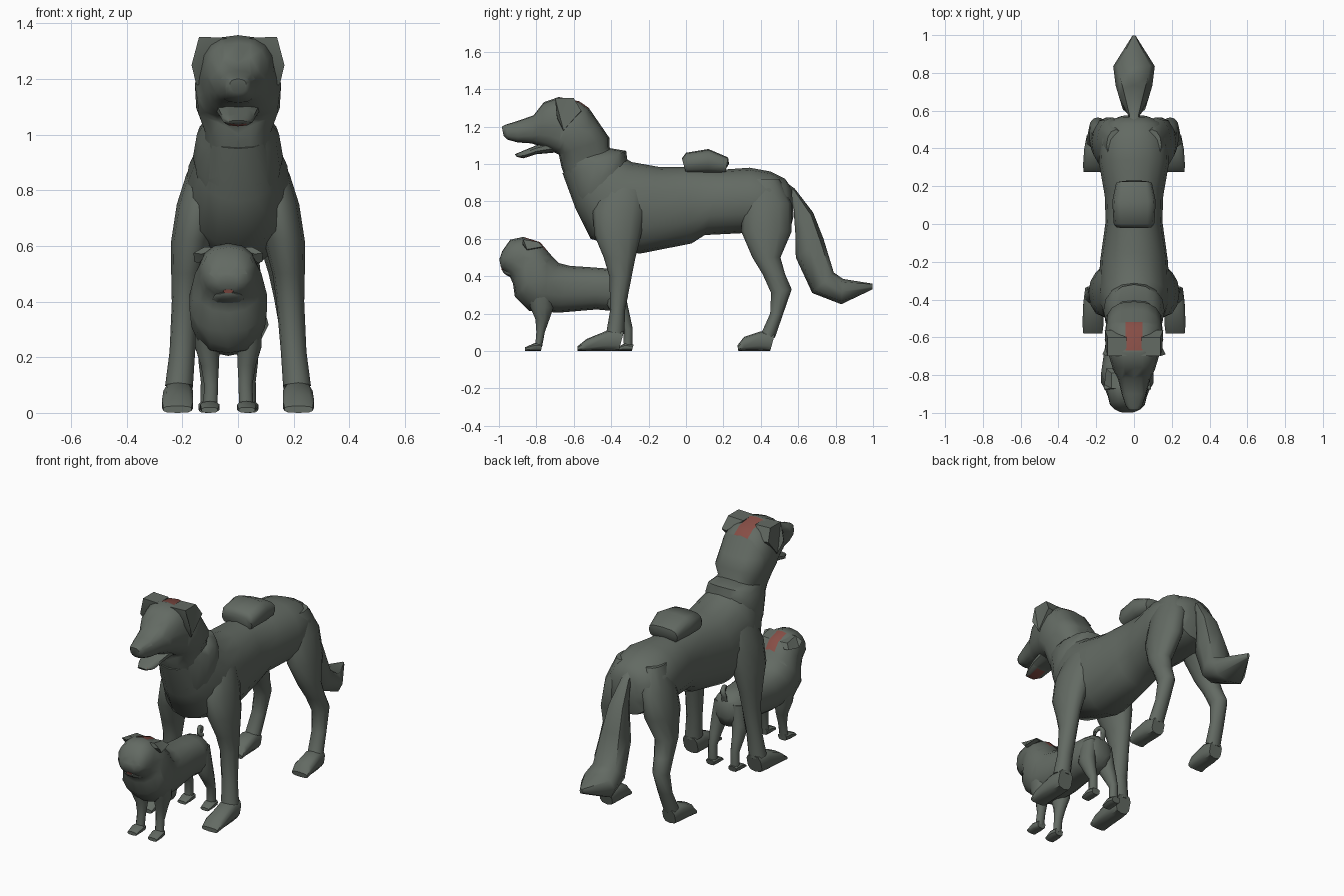
import bpy, bmesh, math
from mathutils import Vector


def material(name, rgb):
    m = bpy.data.materials.new(name)
    m.diffuse_color = (*rgb, 1)
    return m


GREY = material("grey_green", (0.125, 0.145, 0.125))
RED = material("dull_red", (0.24, 0.075, 0.06))


def finish(bm, name, mats=(GREY, RED), angle=55):
    bmesh.ops.recalc_face_normals(bm, faces=bm.faces)
    me = bpy.data.meshes.new(name)
    bm.to_mesh(me)
    bm.free()
    ob = bpy.data.objects.new(name, me)
    bpy.context.collection.objects.link(ob)
    for m in mats:
        me.materials.append(m)
    bpy.ops.object.select_all(action='DESELECT')
    ob.select_set(True)
    bpy.context.view_layer.objects.active = ob
    bpy.ops.object.shade_smooth_by_angle(angle=math.radians(angle))
    return ob


def rounded(c, e):
    return math.copysign(abs(c) ** (2 / e), c)


def loft_mesh(rings, n=12, e=2.3, x0=0.0, side=1):
    """Each ring: edge a (y, z), opposite edge b (y, z), half width, optional x."""
    bm = bmesh.new()
    loops = []
    for ya, za, yb, zb, w, *x in rings:
        xc = x0 + side * (x[0] if x else 0)
        loop = []
        for i in range(n):
            t = 2 * math.pi * i / n
            k = rounded(math.cos(t), e) / 2
            loop.append(bm.verts.new((xc + w * rounded(math.sin(t), e),
                                      (ya + yb) / 2 + (ya - yb) * k,
                                      (za + zb) / 2 + (za - zb) * k)))
        loops.append(loop)
    for p, q in zip(loops, loops[1:]):
        for i in range(n):
            j = (i + 1) % n
            bm.faces.new((p[i], p[j], q[j], q[i]))
    bm.faces.new(loops[0])
    bm.faces.new(loops[-1])
    return bm


def loft(name, rings, angle=55, **kw):
    return finish(loft_mesh(rings, **kw), name, angle=angle)


def paint_box(bm, lo, hi):
    """Cut the surface along a box and colour the faces inside it."""
    for axis in range(3):
        no = Vector([float(i == axis) for i in range(3)])
        for lim in (lo, hi):
            bmesh.ops.bisect_plane(bm, geom=bm.verts[:] + bm.edges[:] + bm.faces[:],
                                   plane_co=no * lim[axis], plane_no=no)
    for f in bm.faces:
        c = f.calc_center_median()
        if all(l < v < h for l, v, h in zip(lo, c, hi)):
            f.material_index = 1


def ear(name, outline, x0, side):
    """Folded flap: outline points (x, y, z, depth toward the head)."""
    bm = bmesh.new()
    outer = [bm.verts.new((x0 + side * x, y, z)) for x, y, z, d in outline]
    inner = [bm.verts.new((x0 + side * (x - d), y, z - 0.004)) for x, y, z, d in outline]
    n = len(outline)
    bm.faces.new(inner)
    bm.faces.new(outer)
    for i in range(n):
        j = (i + 1) % n
        bm.faces.new((outer[i], inner[i], inner[j], outer[j]))
    bmesh.ops.triangulate(bm, faces=bm.faces)
    finish(bm, name, angle=35)


# --- Large dog: torso ---
loft("large_body", [
    (.565, .87, .575, .72, .07), (.53, .92, .555, .64, .14),
    (.45, .96, .45, .62, .18), (.34, .98, .30, .63, .185),
    (.20, .97, .10, .62, .155), (.0, .985, .03, .575, .15),
    (-.15, .985, -.25, .52, .18), (-.29, 1.01, -.51, .60, .19),
    (-.36, 1.05, -.59, .76, .15), (-.41, 1.08, -.66, .95, .125)], n=16, e=2.2)

# --- Neck and head, with the crown patch ---
head = loft_mesh([
    (-.36, 1.03, -.64, .92, .125), (-.41, 1.09, -.665, .98, .125),
    (-.41, 1.14, -.68, 1.05, .15), (-.52, 1.30, -.70, 1.06, .155),
    (-.57, 1.335, -.71, 1.06, .145), (-.68, 1.358, -.735, 1.075, .13),
    (-.76, 1.33, -.785, 1.095, .11), (-.815, 1.26, -.825, 1.11, .085),
    (-.90, 1.23, -.90, 1.115, .065), (-.965, 1.21, -.955, 1.13, .045),
    (-.985, 1.20, -.975, 1.15, .03)], n=16, e=2.6)
paint_box(head, (-.045, -.67, 1.2), (.045, -.52, 1.5))
finish(head, "large_head")

# --- Lower jaw with a red underside ---
jaw = loft_mesh([(-.71, 1.13, -.71, 1.06, .08), (-.80, 1.10, -.80, 1.052, .068),
                 (-.86, 1.075, -.87, 1.03, .055), (-.915, 1.052, -.905, 1.038, .03)], n=10)
paint_box(jaw, (-.03, -.9, 1.0), (.03, -.81, 1.055))
finish(jaw, "large_jaw")

# --- Neckerchief wrapped round the chest ---
loft("neckerchief", [(-.41, 1.085, -.665, .98, .124), (-.32, 1.07, -.645, .93, .148),
                     (-.315, 1.03, -.605, .81, .162), (-.31, 1.01, -.575, .75, .155)],
     n=16, e=2.2)

# --- Pack on the back ---
loft("back_pack", [(.23, 1.00, .20, .95, .08), (.225, 1.035, .21, .95, .095),
                   (.12, 1.08, .12, .95, .115), (.0, 1.06, .01, .95, .108),
                   (-.022, 1.03, .0, .95, .10)], n=12, e=3.2)

# --- Tail ---
loft("large_tail", [(.47, .945, .54, .80, .02), (.58, .87, .575, .76, .032),
                    (.68, .74, .585, .62, .06), (.735, .60, .587, .50, .076),
                    (.79, .42, .675, .31, .097), (.84, .385, .83, .25, .11),
                    (.998, .36, .998, .33, .008)], n=8, e=2.6)

# --- Legs, ears and feet of the large dog ---
for s, tag in ((1, "left"), (-1, "right")):
    loft("large_front_leg_" + tag, [
        (-.40, .95, -.24, .95, .045, .09), (-.46, .86, -.21, .86, .07, .115),
        (-.50, .75, -.215, .75, .082, .138),
        (-.49, .62, -.24, .62, .074, .166), (-.44, .50, -.27, .50, .058, .182),
        (-.41, .40, -.29, .40, .05, .188), (-.405, .22, -.325, .22, .046, .20),
        (-.425, .105, -.33, .09, .05, .212)], n=12, e=2, side=s)
    loft("large_front_foot_" + tag, [
        (-.33, .11, -.36, .0, .048, .212), (-.42, .11, -.41, .0, .055, .215),
        (-.53, .065, -.53, .0, .058, .217), (-.58, .025, -.58, .0, .052, .218)],
        n=10, e=3, side=s, angle=45)
    loft("large_hind_leg_" + tag, [
        (.34, .92, .50, .92, .05, .095), (.30, .79, .565, .79, .082, .115),
        (.295, .64, .565, .64, .078, .145), (.355, .50, .505, .50, .062, .172),
        (.41, .41, .53, .41, .053, .183), (.455, .31, .565, .33, .046, .192),
        (.45, .20, .52, .20, .043, .20), (.405, .10, .475, .07, .045, .208)],
        n=12, e=2, side=s)
    loft("large_hind_foot_" + tag, [
        (.475, .09, .45, .0, .042, .21), (.40, .105, .40, .0, .052, .213),
        (.31, .075, .31, .0, .056, .216), (.275, .03, .28, .0, .052, .216)],
        n=10, e=3, side=s, angle=45)
    ear("large_ear_" + tag, [
        (.14, -.70, 1.352, .10), (.14, -.60, 1.352, .10), (.155, -.56, 1.285, .03),
        (.15, -.655, 1.18, .015), (.167, -.69, 1.25, .03)], 0, s)

# --- Small dog: torso and head in one form ---
X = -.035
small = loft_mesh([
    (-.315, .39, -.31, .29, .055), (-.35, .43, -.335, .235, .09),
    (-.41, .44, -.40, .215, .105), (-.50, .447, -.48, .222, .10),
    (-.62, .455, -.68, .205, .12), (-.68, .47, -.84, .215, .135),
    (-.715, .505, -.915, .29, .142), (-.78, .582, -.925, .36, .122),
    (-.87, .61, -.94, .395, .105), (-.94, .595, -.965, .42, .095),
    (-.982, .535, -.98, .435, .07), (-.998, .49, -.99, .45, .04)], n=14, x0=X)
paint_box(small, (X - .03, -.86, .5), (X + .03, -.745, .7))
finish(small, "small_body")

# --- Small muzzle lips and tongue ---
loft("small_jaw", [(-.92, .44, -.92, .385, .065), (-.96, .437, -.96, .405, .05),
                   (-.982, .432, -.978, .42, .028)], n=10, x0=X)
tongue = loft_mesh([(-.96, .446, -.96, .43, .02), (-.988, .444, -.984, .43, .018)], n=8, x0=X)
for f in tongue.faces:
    f.material_index = 1
finish(tongue, "small_tongue")

# --- Curled tail of the small dog ---
curl = [(-.325, .38, -.315, .35, .02)]
for i in range(10):
    a = -.6 + i * .6
    r = .042 - .0018 * i
    curl.append((-.335 + r * math.cos(a), .445 + r * math.sin(a),
                 -.335 + (r - .025) * math.cos(a), .445 + (r - .025) * math.sin(a),
                 .016 - .001 * i, .004 * i))
loft("small_tail", curl, n=8, x0=X)

# --- Legs, feet and ears of the small dog ---
for s, tag in ((1, "left"), (-1, "right")):
    loft("small_front_leg_" + tag, [
        (-.86, .34, -.70, .34, .05, .075), (-.835, .24, -.71, .23, .046, .075),
        (-.805, .17, -.73, .17, .034, .066), (-.80, .10, -.755, .10, .026, .062),
        (-.805, .04, -.77, .02, .027, .064)], n=10, e=2, x0=X, side=s)
    loft("small_front_foot_" + tag, [
        (-.77, .04, -.775, .0, .028, .064), (-.81, .042, -.81, .0, .036, .066),
        (-.86, .02, -.86, .0, .03, .067)], n=10, e=2.8, x0=X, side=s, angle=45)
    loft("small_hind_leg_" + tag, [
        (-.43, .36, -.32, .38, .04, .055), (-.425, .25, -.315, .26, .044, .07),
        (-.375, .17, -.30, .19, .034, .074), (-.335, .11, -.285, .12, .026, .074),
        (-.335, .04, -.285, .03, .027, .074)], n=10, e=2, x0=X, side=s)
    loft("small_hind_foot_" + tag, [
        (-.28, .035, -.29, .0, .027, .074), (-.325, .042, -.325, .0, .034, .075),
        (-.375, .018, -.375, .0, .028, .076)], n=10, e=2.8, x0=X, side=s, angle=45)
    ear("small_ear_" + tag, [
        (.085, -.87, .597, .05), (.085, -.79, .583, .05), (.112, -.765, .558, .03),
        (.122, -.85, .543, .015), (.125, -.875, .575, .03)], X, s)
